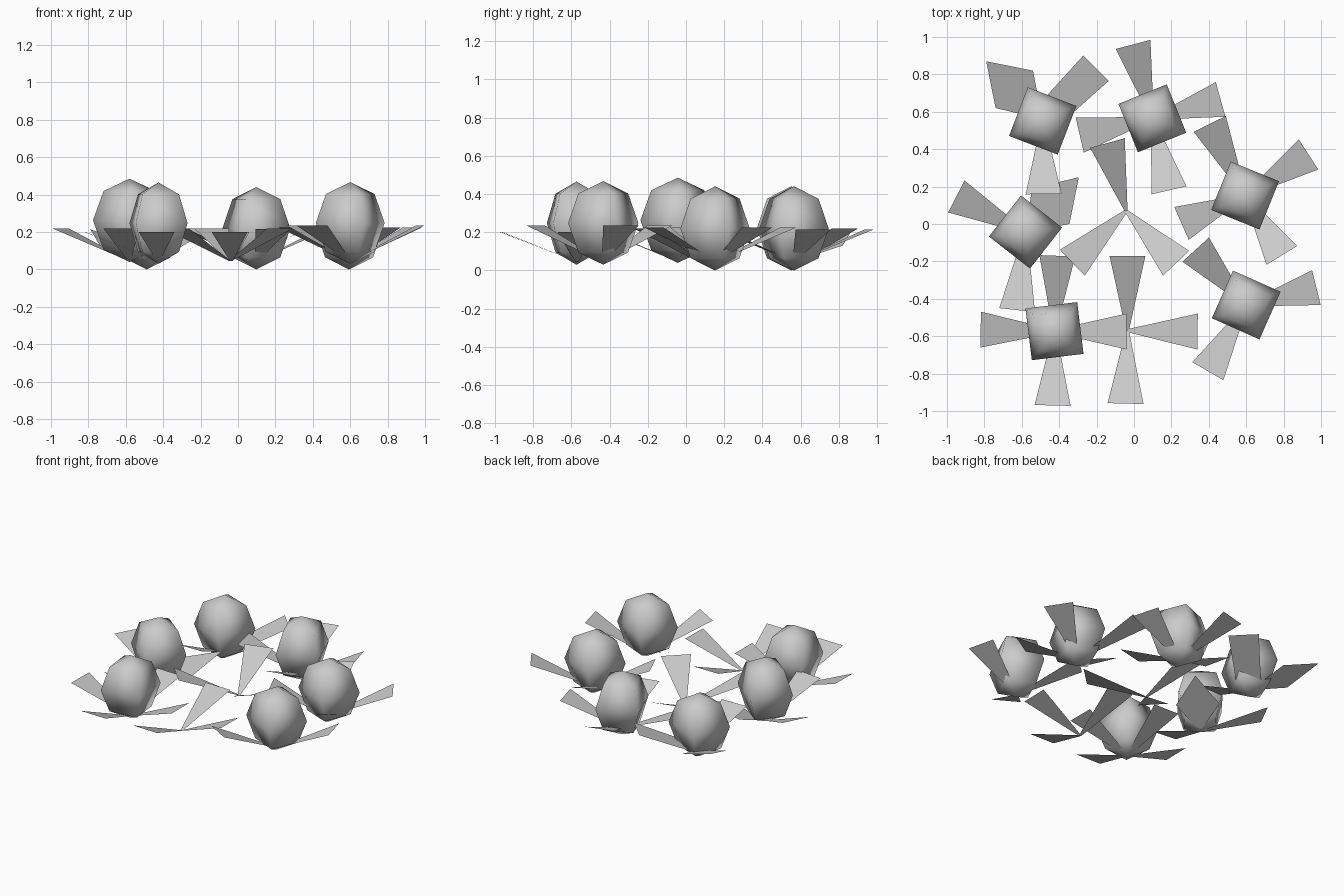
import bpy, bmesh
from math import radians, hypot
from mathutils import Matrix

if "Cube" in bpy.data.objects:
    bpy.data.objects.remove(bpy.data.objects["Cube"])


def finish(bm, name, smooth=False):
    mesh = bpy.data.meshes.new(name)
    bm.to_mesh(mesh)
    bm.free()
    for p in mesh.polygons:
        p.use_smooth = smooth
    obj = bpy.data.objects.new(name, mesh)
    bpy.context.collection.objects.link(obj)


# smooth four-sided cabbage head, pointed at top and bottom
def head(name, x, y, angle, z0, z1):
    bm = bmesh.new()
    h = (z1 - z0) / 2
    m = (Matrix.Translation((x, y, z0 + h)) @ Matrix.Rotation(radians(angle), 4, 'Z')
         @ Matrix.Diagonal((.197, .197, h, 1)))
    bmesh.ops.create_uvsphere(bm, u_segments=4, v_segments=4, radius=1, matrix=m)
    finish(bm, name, True)


# flat leaves fanning out of one root; each tip is the middle of the outer edge
def leaves(name, x, y, tips, tip_z, root_z=.045, root_half=.008, tip_half=.096):
    bm = bmesh.new()
    for tx, ty in tips:
        d = hypot(tx - x, ty - y)
        nx, ny = -(ty - y) / d, (tx - x) / d
        pts = [(px + s * w * nx, py + s * w * ny, z)
               for px, py, z, w, s in ((x, y, root_z, root_half, -1), (tx, ty, tip_z, tip_half, -1),
                                       (tx, ty, tip_z, tip_half, 1), (x, y, root_z, root_half, 1))]
        bm.faces.new([bm.verts.new(p) for p in pts])
    finish(bm, name)


# broad diamond-shaped leaf
def diamond_leaf(name, *pts):
    bm = bmesh.new()
    bm.faces.new([bm.verts.new(p) for p in pts])
    finish(bm, name)


# plants with heads: x, y, head angle, head bottom, head top, leaf tip height, leaf tips
plants = {
    "front_left": (-.425, -.573, 52, .03, .465, .2,
                   [(-.41, -.17), (-.82, -.565), (-.435, -.97), (-.04, -.575)]),
    "front_right": (.6, -.433, 21, .03, .467, .235,
                    [(.975, -.34), (.33, -.137), (.395, -.787)]),
    "right": (.594, .152, 23, 0, .44, .225,
              [(.933, .372), (.79, -.168), (.254, .003), (.405, .535)]),
    "back": (.098, .565, 67, 0, .44, .215,
             [(-.005, .96), (.463, .666), (-.29, .475), (.187, .18)]),
    "back_left": (-.488, .551, 24, 0, .44, .22, [(-.483, .16)]),
    "left": (-.58, -.043, 7, .04, .485, .22, [(-.95, .147), (-.625, -.46)]),
}
for name, (x, y, a, z0, z1, tz, tips) in plants.items():
    head(name + "_head", x, y, a, z0, z1)
    leaves(name + "_leaves", x, y, tips, tz)

# bare plants
leaves("front_bare_leaves", -.035, -.57, [(-.035, -.17), (.34, -.575), (-.045, -.96)], .2)
leaves("middle_bare_leaves", -.042, .07, [(-.142, .433), (-.33, -.207), (.225, -.21)], .22)

# broad leaves
leaves("back_left_broad_leaf", -.488, .551, [(-.203, .833)], .22, root_half=.075)
diamond_leaf("back_left_diamond_leaf", (-.49, .56, .045), (-.54, .82, .13),
             (-.79, .87, .215), (-.74, .62, .13))
diamond_leaf("left_diamond_leaf", (-.58, -.043, .045), (-.345, 0, .13),
             (-.295, .25, .215), (-.545, .19, .13))
